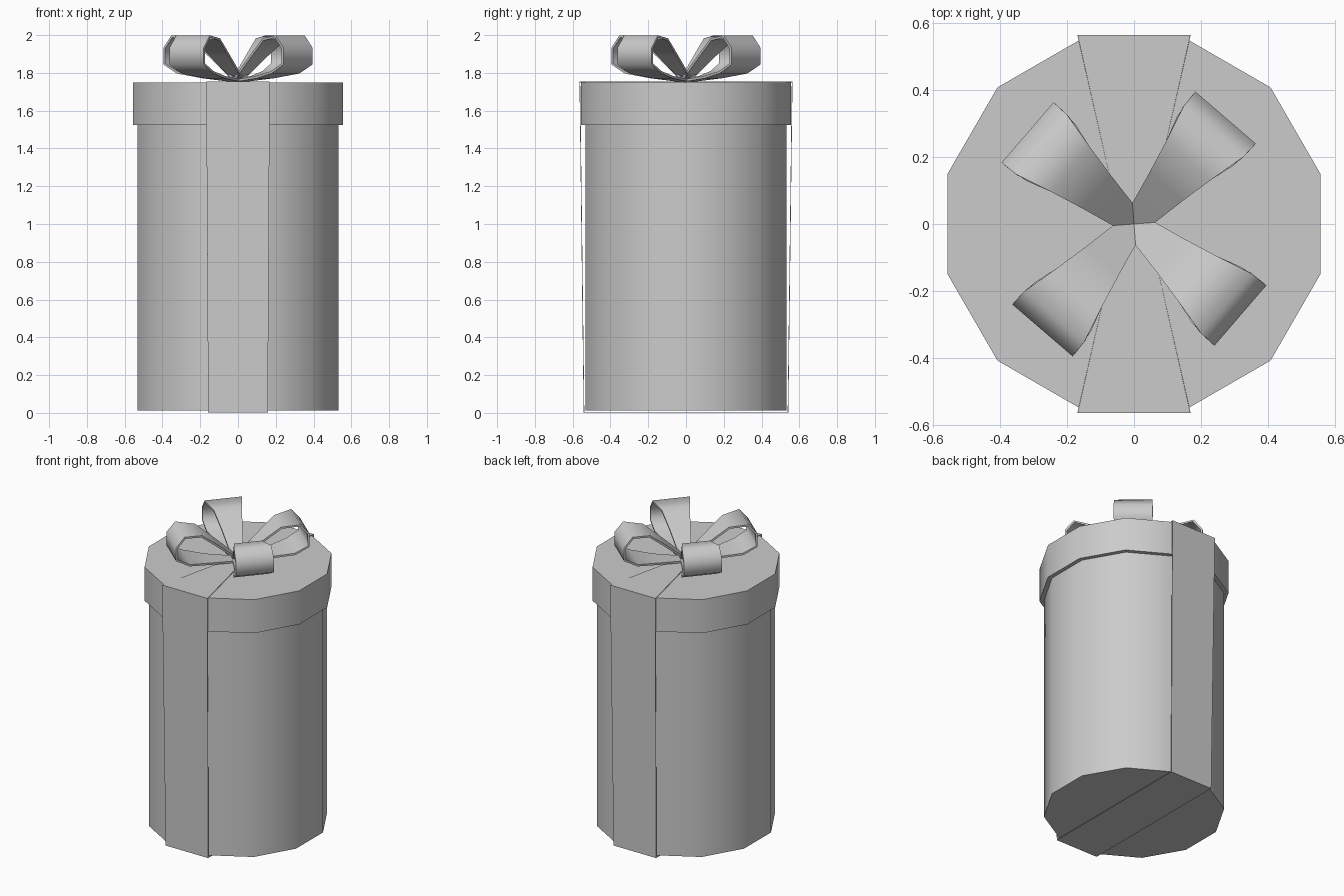
import bpy, math
from math import radians, cos, sin

if "Cube" in bpy.data.objects:
    bpy.data.objects.remove(bpy.data.objects["Cube"])


def finish(obj, angle):
    bpy.ops.object.select_all(action='DESELECT')
    obj.select_set(True)
    bpy.context.view_layer.objects.active = obj
    bpy.ops.object.shade_smooth_by_angle(angle=radians(angle))


def drum(name, apothem, z0, z1):
    # twelve-sided prism with a flat face towards the front
    bpy.ops.mesh.primitive_cylinder_add(
        vertices=12, radius=apothem / cos(radians(15)), depth=z1 - z0,
        location=(0, 0, (z0 + z1) / 2), rotation=(0, 0, radians(15)))
    obj = bpy.context.object
    obj.name = name
    finish(obj, 40)


def strip(name, profile, angle, thickness, closed, smooth):
    # band swept along (distance, height, half width) points, turned about z
    c, s = cos(radians(angle)), sin(radians(angle))
    verts = []
    for r, z, w in profile:
        for side in (w, -w):
            verts.append((r * c - side * s, r * s + side * c, z))
    n = len(profile)
    faces = []
    for i in range(n if closed else n - 1):
        j = (i + 1) % n
        faces.append((2 * i, 2 * i + 1, 2 * j + 1, 2 * j))
    mesh = bpy.data.meshes.new(name)
    mesh.from_pydata(verts, [], faces)
    obj = bpy.data.objects.new(name, mesh)
    bpy.context.collection.objects.link(obj)
    mod = obj.modifiers.new("thickness", 'SOLIDIFY')
    mod.thickness = thickness
    mod.offset = 0
    bpy.context.view_layer.objects.active = obj
    bpy.ops.object.modifier_apply(modifier=mod.name)
    finish(obj, smooth)


# Box and lid
drum("box_body", 0.531, 0.012, 1.60)
drum("box_lid", 0.557, 1.525, 1.75)

# Ribbon wrapped round the box, pinched on top under the bow
wrap = [(-0.562, 1.752, 0.168), (0, 1.752, 0.04), (0.562, 1.752, 0.168),
        (0.54, 0.003, 0.158), (-0.54, 0.003, 0.158)]
strip("wrap_ribbon", wrap, 90, 0.005, True, 30)

# Four bow loops
loop = [(0.0, 1.757, 0.035), (0.19, 1.778, 0.07), (0.33, 1.803, 0.112),
        (0.413, 1.848, 0.119), (0.413, 1.93, 0.119), (0.362, 1.993, 0.117),
        (0.25, 1.977, 0.088), (0.15, 1.895, 0.065), (0.0, 1.765, 0.035)]
for k in range(4):
    strip("bow_loop_%d" % (k + 1), loop, 49.3 + 90 * k, 0.013, False, 65)
